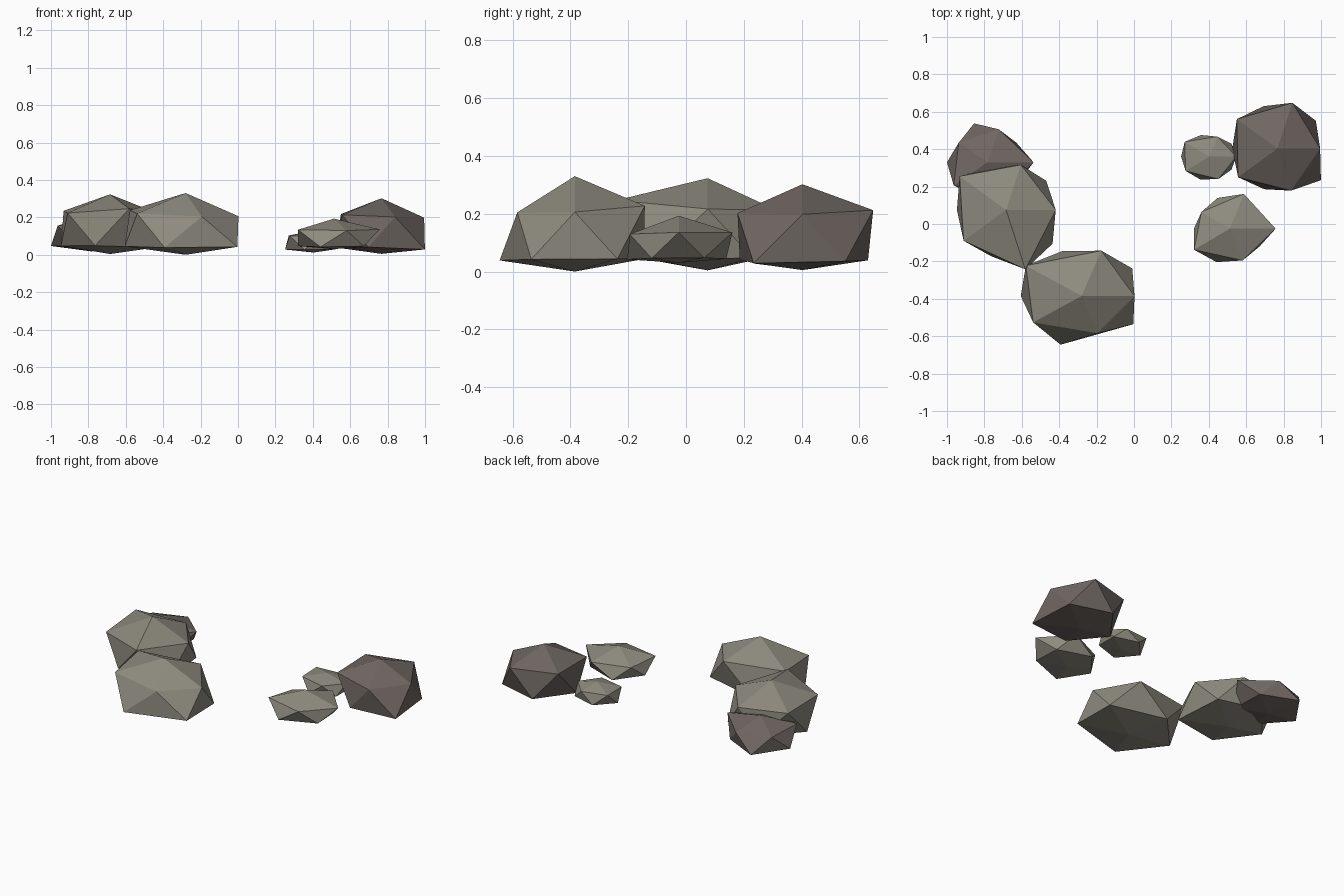
import bpy, bmesh, math


def material(name, rgb):
    m = bpy.data.materials.new(name)
    m.diffuse_color = (*rgb, 1.0)
    return m


grey = material("warm_grey_stone", (0.27, 0.255, 0.21))
brown = material("brown_grey_stone", (0.158, 0.134, 0.122))


def rock(name, mat, centre, size, top, bottom, chips):
    """Chipped icosahedron with a flattened underside.
    chips: radial factor of the ring corners, every 36 degrees from +x."""
    bm = bmesh.new()
    bmesh.ops.create_icosphere(bm, subdivisions=1, radius=1.0)
    for v in bm.verts:
        x, y, z = v.co
        if abs(z) > 0.9:                      # peak and underside point
            v.co = (centre[0], centre[1], top if z > 0 else bottom)
            continue
        f = chips[round(math.degrees(math.atan2(y, x)) / 36) % 10]
        flat = 1.0 if z > 0 else 0.45
        v.co = (centre[0] + x * f * size[0],
                centre[1] + y * f * size[1],
                centre[2] + z * f * size[2] * flat)
    me = bpy.data.meshes.new(name)
    bm.to_mesh(me)
    bm.free()
    me.materials.append(mat)
    ob = bpy.data.objects.new(name, me)
    bpy.context.collection.objects.link(ob)


# Left cluster
rock("front_rock", grey, (-0.28, -0.385, 0.10), (0.40, 0.30, 0.30), 0.33, 0.0,
     (0.79, 0.935, 0.95, 0.94, 1.03, 0.91, 0.895, 1.02, 0.78, 0.955))
rock("left_rock", grey, (-0.684, 0.075, 0.10), (0.33, 0.33, 0.29), 0.323, 0.004,
     (0.90, 0.90, 0.86, 0.80, 1.04, 0.89, 0.95, 0.88, 1.13, 1.04))
rock("back_left_rock", brown, (-0.783, 0.33, 0.08), (0.25, 0.235, 0.17), 0.21, 0.018,
     (1.10, 0.85, 0.88, 1.04, 0.85, 0.97, 1.0, 0.90, 0.90, 0.90))

# Right cluster
rock("right_rock", brown, (0.767, 0.403, 0.09), (0.30, 0.30, 0.285), 0.302, 0.005,
     (0.85, 0.945, 0.96, 0.89, 1.0, 0.90, 0.97, 0.85, 0.88, 1.07))
rock("flat_rock", grey, (0.513, -0.025, 0.07), (0.26, 0.21, 0.14), 0.193, 0.03,
     (1.05, 0.80, 1.04, 0.92, 0.81, 0.83, 1.02, 1.0, 0.95, 0.85))
rock("small_rock", grey, (0.404, 0.36, 0.05), (0.17, 0.14, 0.11), 0.13, 0.012,
     (0.94, 0.95, 0.90, 0.97, 1.08, 1.0, 1.04, 1.03, 1.0, 0.95))
